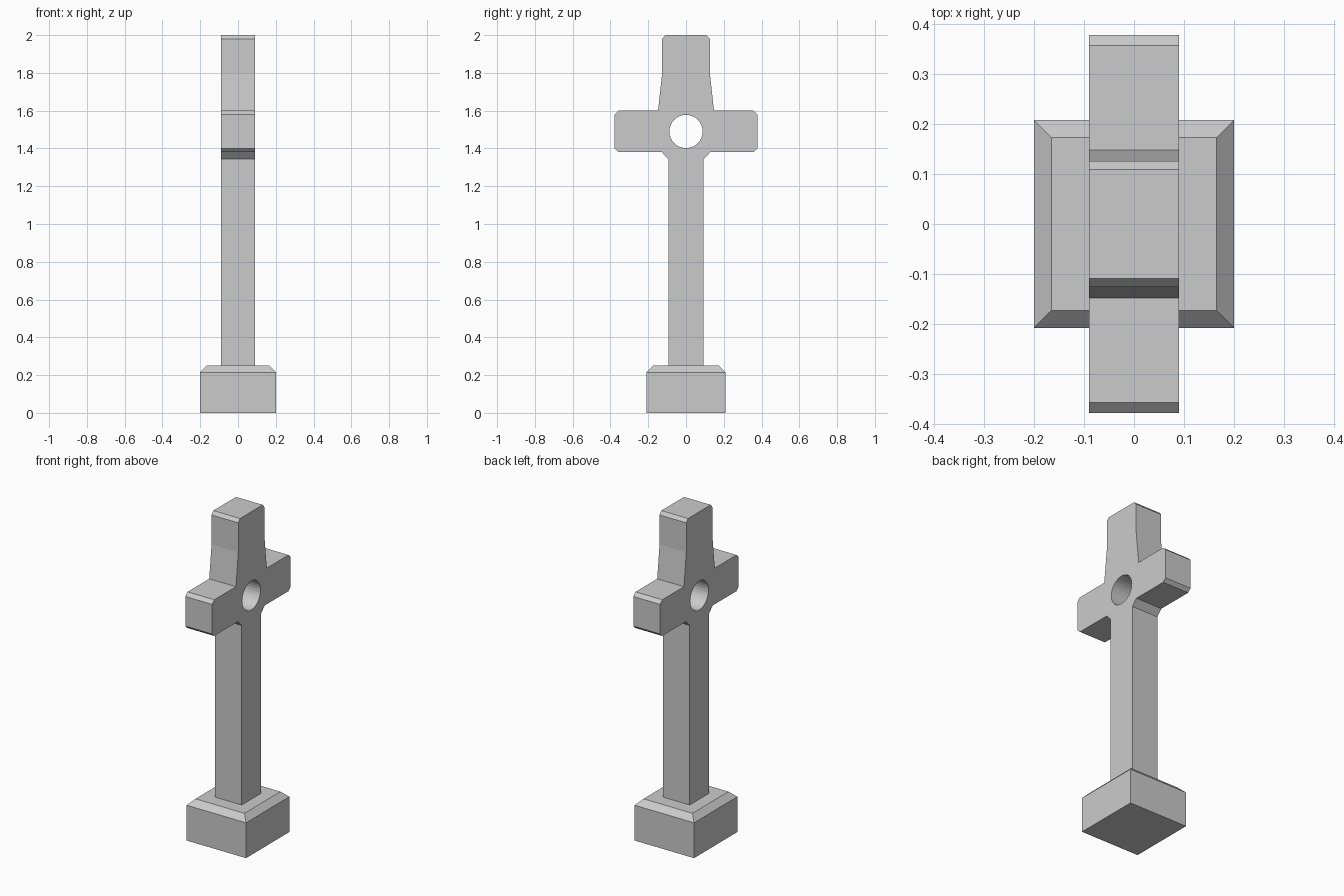
import bpy, bmesh
from math import cos, sin, pi

if "Cube" in bpy.data.objects:
    bpy.data.objects.remove(bpy.data.objects["Cube"])

HALF_DEPTH = 0.09


def add_loop(curve, points):
    """Closed polygonal spline in the curve's own plane."""
    spline = curve.splines.new('POLY')
    spline.points.add(len(points) - 1)
    for p, (u, v) in zip(spline.points, points):
        p.co = (u, v, 0, 1)
    spline.use_cyclic_u = True


# Cross: half outline (y, z) from shaft foot to crown, mirrored, with round hole
half = [(0.093, 0.20), (0.093, 1.343), (0.128, 1.38),
        (0.357, 1.38), (0.378, 1.40), (0.378, 1.58), (0.357, 1.60),
        (0.148, 1.60), (0.126, 1.80), (0.126, 1.98), (0.109, 2.00)]
outline = half + [(-y, z) for y, z in reversed(half)]
hole = [(0.088 * cos(2 * pi * i / 32), 1.49 + 0.088 * sin(2 * pi * i / 32))
        for i in range(32)]

curve = bpy.data.curves.new("cross", 'CURVE')
curve.dimensions = '2D'
curve.fill_mode = 'BOTH'
curve.extrude = HALF_DEPTH
add_loop(curve, outline)
add_loop(curve, hole)
cross = bpy.data.objects.new("cross", curve)
cross.rotation_euler = (pi / 2, 0, pi / 2)   # profile plane becomes YZ
bpy.context.collection.objects.link(cross)
bpy.context.view_layer.objects.active = cross
cross.select_set(True)
bpy.ops.object.convert(target='MESH')
bpy.ops.object.transform_apply(location=False, rotation=True, scale=False)

# Weld the cap and wall seams
bm = bmesh.new()
bm.from_mesh(cross.data)
bmesh.ops.remove_doubles(bm, verts=bm.verts, dist=1e-5)
bmesh.ops.recalc_face_normals(bm, faces=bm.faces)
for f in bm.faces:
    f.smooth = False
bm.to_mesh(cross.data)
bm.free()

# Plinth: block with a bevelled top rim
bm = bmesh.new()
bmesh.ops.create_cube(bm, size=1)
bmesh.ops.scale(bm, vec=(0.40, 0.416, 0.25), verts=bm.verts)
bmesh.ops.translate(bm, vec=(0, 0, 0.125), verts=bm.verts)
rim = [e for e in bm.edges if all(v.co.z > 0.2 for v in e.verts)]
bmesh.ops.bevel(bm, geom=rim, offset=0.035, segments=1, affect='EDGES')
mesh = bpy.data.meshes.new("plinth")
bm.to_mesh(mesh)
bm.free()
bpy.context.collection.objects.link(bpy.data.objects.new("plinth", mesh))
